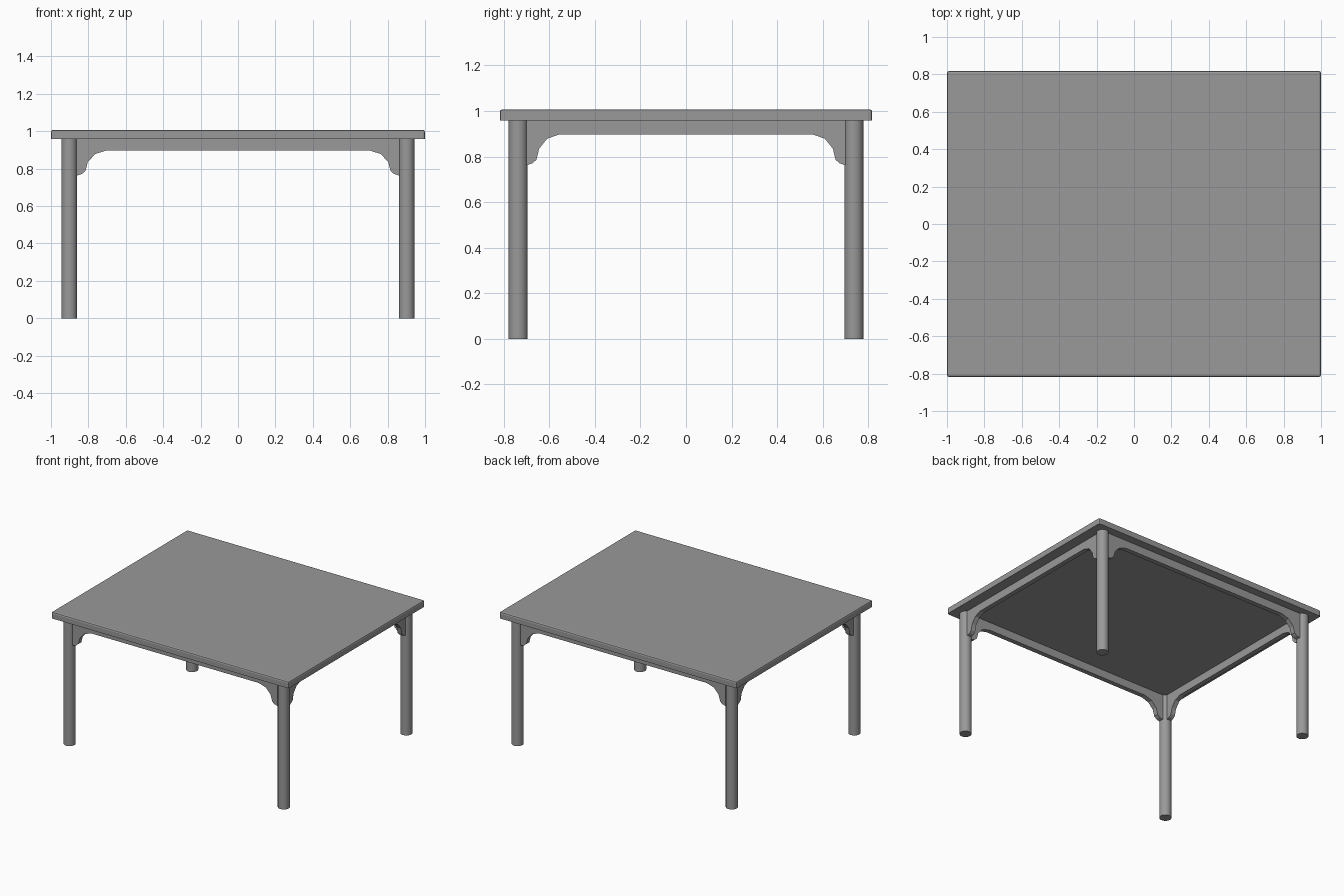
import bpy, bmesh, math
from mathutils import Matrix, Vector

old = bpy.data.objects.get("Cube")
if old:
    bpy.data.objects.remove(old, do_unlink=True)

GREY = (0.32, 0.32, 0.32, 1)
mat = bpy.data.materials.new("grey")
mat.use_nodes = True
mat.diffuse_color = GREY
mat.node_tree.nodes["Principled BSDF"].inputs["Base Color"].default_value = GREY

LEG_X, LEG_Y, LEG_R = 0.902, 0.737, 0.042
UNDER, TOP = 0.958, 1.007


def add_object(name, bm):
    bmesh.ops.recalc_face_normals(bm, faces=bm.faces)
    mesh = bpy.data.meshes.new(name)
    bm.to_mesh(mesh)
    bm.free()
    mesh.materials.append(mat)
    obj = bpy.data.objects.new(name, mesh)
    bpy.context.collection.objects.link(obj)
    return obj


# Table top: a slab softened on every edge but the lower rim
bm = bmesh.new()
bmesh.ops.create_cube(bm, size=1, matrix=Matrix.Translation((0, 0, (UNDER + TOP) / 2))
                      @ Matrix.Diagonal((2, 1.635, TOP - UNDER, 1)))
soft = [e for e in bm.edges if max(v.co.z for v in e.verts) > 0.99]
bmesh.ops.bevel(bm, geom=soft, offset=0.011, segments=2, profile=0.5, affect='EDGES')
add_object("table_top", bm)

# Round legs
for y, end in ((-LEG_Y, "front"), (LEG_Y, "back")):
    for x, side in ((LEG_X, "left"), (-LEG_X, "right")):
        bm = bmesh.new()
        bmesh.ops.create_cone(bm, cap_ends=True, segments=32, radius1=LEG_R, radius2=LEG_R,
                              depth=UNDER, matrix=Matrix.Translation((x, y, UNDER / 2)))
        leg = add_object(f"{end}_{side}_leg", bm)
        bpy.ops.object.select_all(action='DESELECT')
        leg.select_set(True)
        bpy.context.view_layer.objects.active = leg
        bpy.ops.object.shade_smooth_by_angle(angle=math.radians(40))

# Aprons: a rail with curved brackets; bracket points are (distance from leg face, height)
BRACKET = [(-0.03, 0.763), (0, 0.763), (0.022, 0.771), (0.039, 0.787),
           (0.05, 0.834), (0.085, 0.878), (0.138, 0.897)]


def apron(name, half, stretch, centre, angle, thick=0.036):
    left = [(-half + LEG_R + d * stretch, z) for d, z in BRACKET]
    outline = left + [(-x, z) for x, z in reversed(left)]
    outline += [(half - 0.012, UNDER), (0.012 - half, UNDER)]
    bm = bmesh.new()
    face = bm.faces.new([bm.verts.new((x, -thick / 2, z)) for x, z in outline])
    solid = bmesh.ops.extrude_face_region(bm, geom=[face])
    bmesh.ops.translate(bm, vec=Vector((0, thick, 0)),
                        verts=[g for g in solid["geom"] if isinstance(g, bmesh.types.BMVert)])
    bm.transform(Matrix.Translation(centre) @ Matrix.Rotation(angle, 4, 'Z'))
    add_object(name, bm)


for s, long_name, short_name in ((-1, "front", "right"), (1, "back", "left")):
    apron(long_name + "_apron", LEG_X, 1.13, (0, s * LEG_Y, 0), 0)
    apron(short_name + "_apron", LEG_Y, 1.0, (s * LEG_X, 0, 0), math.pi / 2)
